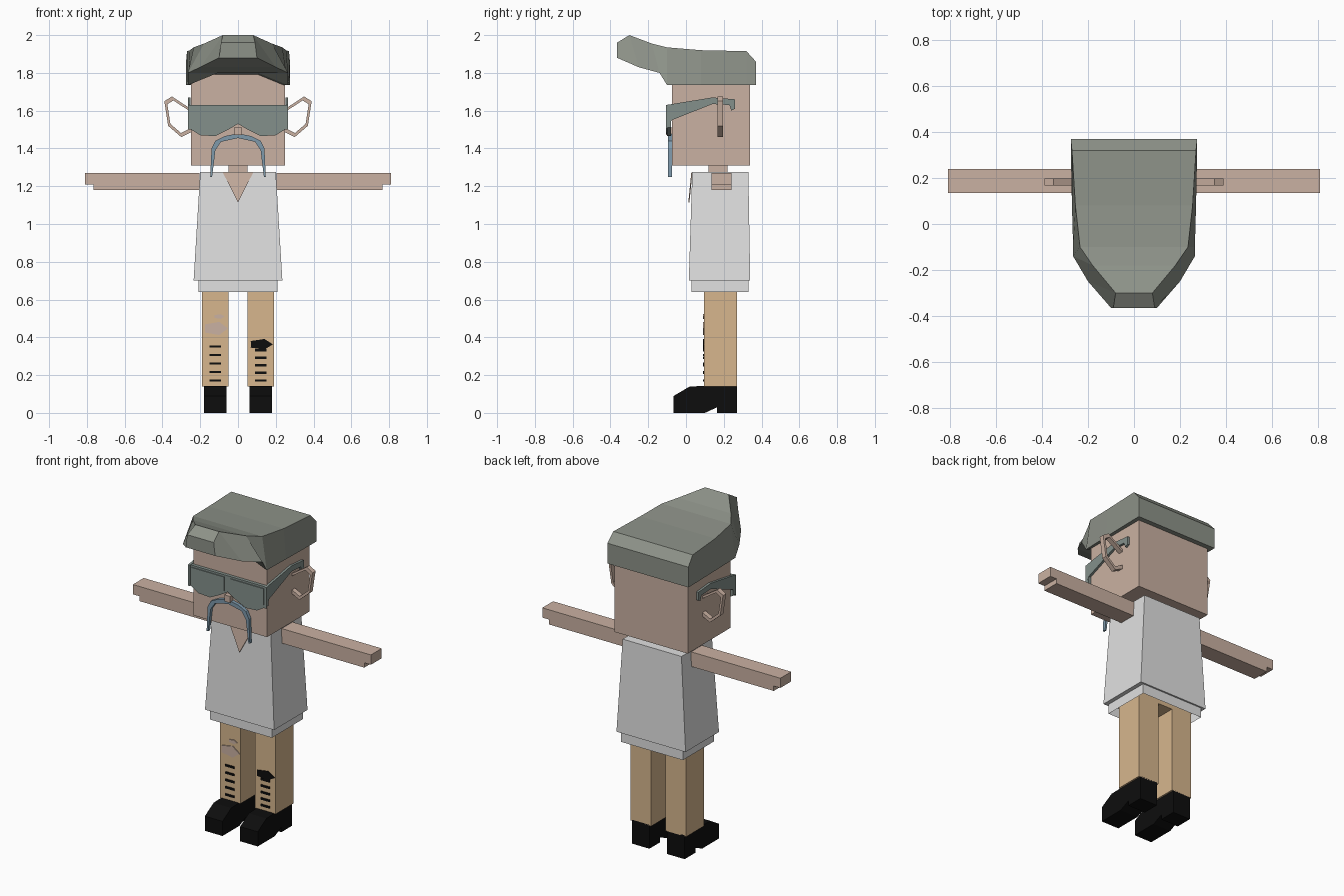
import bpy
import bmesh
from math import cos, sin, tau

default_cube = bpy.data.objects.get("Cube")
if default_cube:
    bpy.data.objects.remove(default_cube, do_unlink=True)


def material(name, red, green, blue):
    mat = bpy.data.materials.new(name)
    mat.use_nodes = True
    mat.diffuse_color = (red, green, blue, 1)
    shader = mat.node_tree.nodes["Principled BSDF"]
    shader.inputs["Base Color"].default_value = mat.diffuse_color
    shader.inputs["Roughness"].default_value = .9
    return mat


SKIN = material("skin", .59, .44, .36)
WHITE = material("shirt_white", .75, .75, .75)
TAN = material("trouser_tan", .68, .47, .27)
BLACK = material("black", .004, .004, .004)
HAIR = material("hair_grey", .27, .29, .25)
GLASS = material("glasses_grey", .23, .28, .26)
BLUE = material("moustache_blue", .21, .32, .41)


def loft(name, rings, mat, ends="capped"):
    """Skin a list of equal-length point loops; ends are capped, open or joined."""
    bm = bmesh.new()
    loops = [[bm.verts.new(point) for point in ring] for ring in rings]
    if ends == "capped":
        bm.faces.new(loops[0])
        bm.faces.new(loops[-1])
    pairs = list(zip(loops, loops[1:]))
    if ends == "joined":
        pairs.append((loops[-1], loops[0]))
    for lower, upper in pairs:
        for i in range(len(lower)):
            bm.faces.new((lower[i - 1], lower[i], upper[i], upper[i - 1]))
    bmesh.ops.recalc_face_normals(bm, faces=bm.faces)
    mesh = bpy.data.meshes.new(name)
    bm.to_mesh(mesh)
    bm.free()
    mesh.materials.append(mat)
    bpy.context.collection.objects.link(bpy.data.objects.new(name, mesh))


def at_depth(outline, y):
    return [(x, y, z) for x, z in outline]


def front_prism(name, outline, near, far, mat):
    """Extrude an (x, z) outline along y."""
    loft(name, [at_depth(outline, near), at_depth(outline, far)], mat)


def side_prism(name, outline, inner, outer, mat):
    """Extrude a (y, z) outline along x."""
    loft(name, [[(x, y, z) for y, z in outline] for x in (inner, outer)], mat)


def slab(half, near, far, z):
    """Rectangle centred on x = 0 at height z."""
    return [(-half, near, z), (half, near, z), (half, far, z), (-half, far, z)]


def block(name, half, near, far, bottom, top, mat):
    loft(name, [slab(half, near, far, bottom), slab(half, near, far, top)], mat)


def bar(name, x, half, near, far, bottom, top, mat):
    """Upright box centred on a given x."""
    outline = [(x - half, bottom), (x + half, bottom), (x + half, top), (x - half, top)]
    front_prism(name, outline, near, far, mat)


def flip(outline, sign):
    return [(sign * x, z) for x, z in outline]


def shrink(outline, centre_x, centre_z, factor):
    return [(centre_x + (x - centre_x) * factor, centre_z + (z - centre_z) * factor)
            for x, z in outline]


def tear(name, x, z, width, height, mat):
    """Ragged patch lying on the front of a leg."""
    outline = []
    for i in range(10):
        angle = tau * i / 10
        ragged = 1 - .2 * (i % 2)
        outline.append((x + width * ragged * cos(angle), z + height * ragged * sin(angle)))
    front_prism(name, outline, SHIN - PLATE, SHIN, mat)


# Shared planes: face front, shin front, back of the legs, hair rim, thin plate
FACE, SHIN, CALF, RIM, PLATE = -.075, .095, .27, 1.735, .005

# Head, neck and nose
block("head", .25, FACE, .34, 1.31, 1.8, SKIN)
block("neck", .05, .12, .22, 1.24, 1.32, SKIN)
block("nose", .02, FACE - .03, FACE, 1.47, 1.51, SKIN)

# Swept hair: each section has a lower and an upper corner as (y, half width, z)
hair_sections = [
    ((.37, .275, RIM), (.37, .275, 1.86)),
    ((.32, .275, RIM), (.32, .27, 1.915)),
    ((.08, .27, RIM), (.08, .255, 1.92)),
    ((-.1, .265, RIM), (-.1, .235, 1.935)),
    ((-.14, .265, 1.8), (-.18, .18, 1.955)),
    ((-.25, .2, 1.83), (-.3, .08, 2)),
    ((-.365, .1, 1.88), (-.365, .09, 1.96)),
]
rings = []
for lower, upper in hair_sections:
    y, width, z = lower
    # The fringe is arched over the middle of the brow
    inner = (width * .4, y, max(z, 1.8) if y < 0 else z)
    half = [inner, lower_corner := (width, y, z), (upper[1], upper[0], upper[2])]
    rings.append(half + [(-px, py, pz) for px, py, pz in reversed(half)])
loft("hair", rings, HAIR)

# Flared shirt, open hem below it and bare neckline
loft("shirt", [slab(.235, .015, .34, .7), slab(.2, .033, .33, 1.275)], WHITE)
loft("shirt_hem", [slab(.21, .03, .33, z) for z in (.64, .71)], WHITE, ends="open")
neckline = [(-.08, 1.272), (.08, 1.272), (0, 1.115)]
loft("neckline", [[(x, y + (z - 1.272) * .1, z) for x, z in neckline]
                  for y in (.028, .034)], SKIN)
block("trouser_seat", .19, SHIN, CALF, .66, .7, TAN)

# Half outlines, drawn for the left side
arm = [(.203, 1.18), (.765, 1.18), (.765, 1.21), (.81, 1.21), (.81, 1.27), (.203, 1.27)]
ear = [(.22, 1.59), (.35, 1.675), (.39, 1.65), (.37, 1.52), (.3, 1.46), (.22, 1.5)]
shoe = [(-.065, 0), (-.065, .09), (.02, .14), (CALF, .147), (CALF, 0),
        (.165, 0), (.165, .03), (.1, 0)]
temple = [(-.105, 1.63), (.14, 1.67), (.26, 1.66), (.26, 1.61), (.24, 1.6),
          (.23, 1.63), (.14, 1.635), (FACE, 1.55), (-.105, 1.5)]
lens = [(0, 1.63), (.265, 1.63), (.265, 1.51), (.2, 1.47), (.12, 1.465), (.05, 1.5), (0, 1.53)]
whisker = [(0, 1.48), (.07, 1.465), (.12, 1.44), (.14, 1.4), (.147, 1.25),
           (.137, 1.25), (.12, 1.39), (.09, 1.435), (0, 1.455)]

for side, sign in (("left", 1), ("right", -1)):
    front_prism(side + "_arm", flip(arm, sign), .135, .24, SKIN)

    # Ear loop
    outer = flip(ear, sign)
    hole = shrink(outer, sign * .31, 1.57, .8)
    front, back = .167, .197
    loft(side + "_ear", [at_depth(outer, front), at_depth(hole, front),
                         at_depth(hole, back), at_depth(outer, back)], SKIN, ends="joined")

    # Leg, shoe and shin stripes
    leg_x = sign * .12
    bar(side + "_leg", leg_x, .07, SHIN, CALF, .14, .69, TAN)
    side_prism(side + "_shoe", shoe, leg_x - .06, leg_x + .06, BLACK)
    spacing = .04 if side == "left" else .045
    for i in range(5):
        z = .165 + spacing * i
        bar(side + "_shin_stripe", leg_x, .03, SHIN - PLATE, SHIN, z, z + .013, BLACK)

    # Glasses: side arm, frame and raised lens
    side_prism(side + "_glasses_arm", temple, sign * .252, sign * .266, GLASS)
    frame = flip(lens, sign)
    front_prism(side + "_lens_frame", frame, FACE - .025, FACE - PLATE, GLASS)
    raised = shrink(frame, sign * .137, 1.55, .85)
    front_prism(side + "_lens", raised, FACE - .03, FACE - .025, GLASS)

    front_prism(side + "_moustache", flip(whisker, sign), FACE - .02, FACE, BLUE)

# Torn patches on the trousers
tear("knee_tear", -.12, .447, .067, .037, SKIN)
tear("small_tear", -.1, .51, .03, .013, SKIN)
tear("dark_tear", .12, .363, .065, .03, BLACK)
